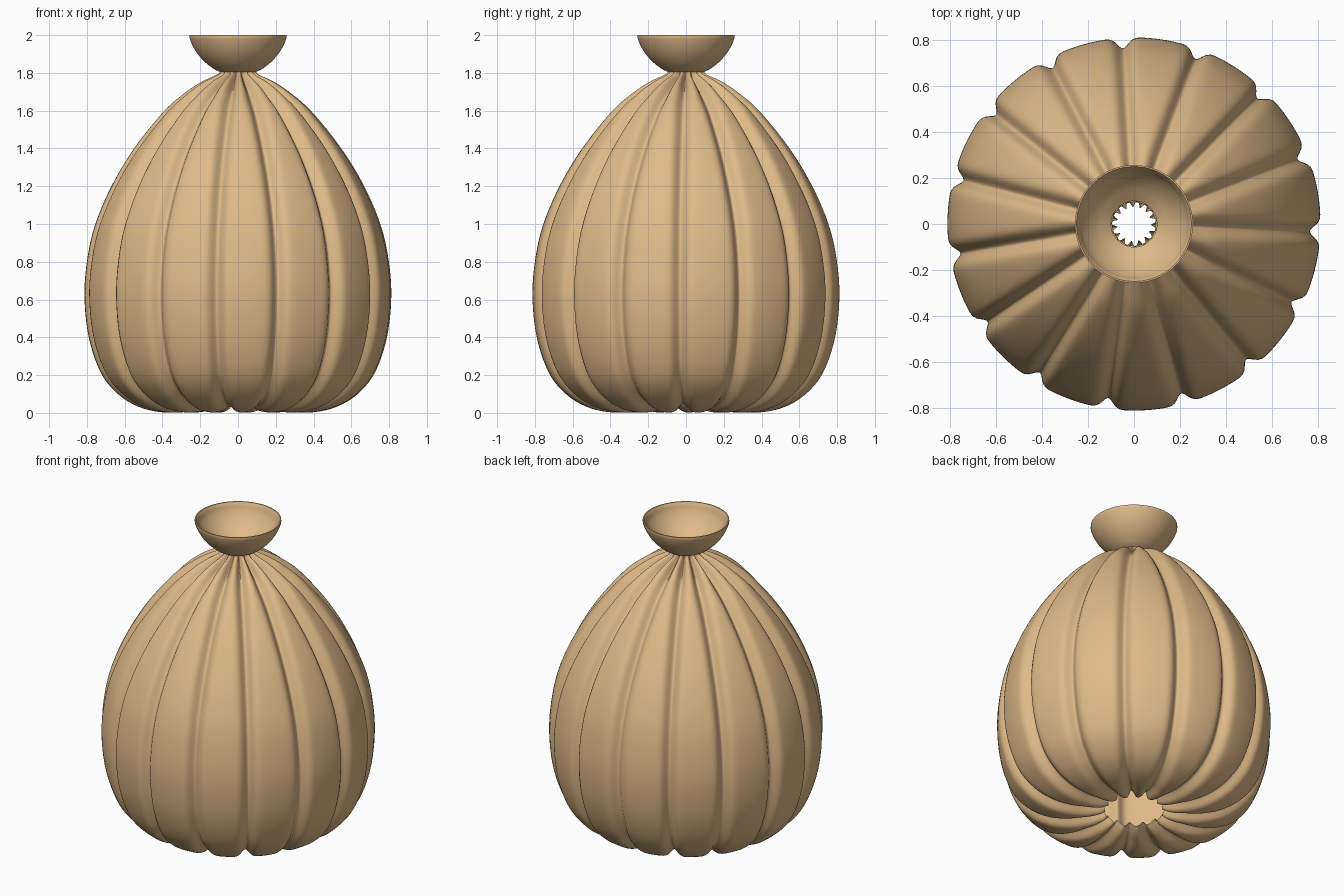
import bpy, bmesh, math
from mathutils import Vector

if "Cube" in bpy.data.objects:
    bpy.data.objects.remove(bpy.data.objects["Cube"], do_unlink=True)

LOBES = 15
PHASE = math.radians(-2.4)      # angle of the first groove

clay = bpy.data.materials.new("tan clay")
clay.use_nodes = True
TAN = (0.74, 0.49, 0.25, 1)
clay.diffuse_color = TAN
clay.node_tree.nodes["Principled BSDF"].inputs["Base Color"].default_value = TAN


def smooth_profile(points, steps):
    """Catmull-Rom curve through (radius, height) points."""
    p = [Vector(q) for q in points]
    p = [2 * p[0] - p[1]] + p + [2 * p[-1] - p[-2]]
    out = []
    for a, b, c, d in zip(p, p[1:], p[2:], p[3:]):
        for i in range(steps):
            t = i / steps
            out.append(0.5 * (2 * b + (c - a) * t + (2 * a - 5 * b + 4 * c - d) * t**2
                              + (3 * b - a - 3 * c + d) * t**3))
    return out + [p[-2]]


def revolve(name, profile, angles, groove=lambda k, r: 0.0):
    """Spin a profile, pushing it inwards along its normal by groove(k, radius)."""
    bm = bmesh.new()
    rings = []
    for i, q in enumerate(profile):
        tangent = (profile[min(i + 1, len(profile) - 1)] - profile[max(i - 1, 0)]).normalized()
        inward = Vector((-tangent.y, tangent.x))
        ring = []
        for k, a in enumerate(angles):
            r, z = q + inward * groove(k, q.x)
            ring.append(bm.verts.new((r * math.cos(a), r * math.sin(a), z)))
        rings.append(ring)
    n = len(angles)
    for low, high in zip(rings, rings[1:]):
        for k in range(n):
            bm.faces.new((low[k], low[(k + 1) % n], high[(k + 1) % n], high[k]))
    mesh = bpy.data.meshes.new(name)
    bm.to_mesh(mesh)
    bm.free()
    mesh.materials.append(clay)
    obj = bpy.data.objects.new(name, mesh)
    bpy.context.collection.objects.link(obj)
    bpy.ops.object.select_all(action='DESELECT')
    obj.select_set(True)
    bpy.context.view_layer.objects.active = obj
    bpy.ops.object.shade_smooth_by_angle(angle=math.radians(50))
    return obj


# Ribbed body, open at the bottom and at the neck
HALF = 10                       # columns in half a lobe, packed towards the groove
spread = [(k / HALF) ** 1.6 for k in range(HALF + 1)]
offsets = spread + [2 - t for t in spread[-2:0:-1]]
step = math.tau / LOBES
angles = [PHASE + step * (i + t / 2) for i in range(LOBES) for t in offsets]


def rib_groove(k, r):
    """Rounded channel of nearly constant width, narrowing only near the axis."""
    t = offsets[k % len(offsets)]
    width = min(0.16 / r, 0.5)
    return min(0.046, 0.25 * r) * math.exp(-(min(t, 2 - t) / width) ** 2)


body_points = [(0.17, 0.04), (0.21, 0.02), (0.28, 0.006), (0.4, 0.003), (0.52, 0.03),
               (0.63, 0.095), (0.725, 0.21), (0.79, 0.4), (0.813, 0.62), (0.797, 0.82),
               (0.755, 1.0), (0.67, 1.2), (0.55, 1.4), (0.39, 1.6), (0.275, 1.7),
               (0.19, 1.755), (0.125, 1.785), (0.1, 1.8), (0.1, 1.82)]
revolve("ribbed_body", smooth_profile(body_points, 6), angles, rib_groove)

# Flared mouth with a thin wall
outer = smooth_profile([(0.095, 1.805), (0.13, 1.822), (0.178, 1.86), (0.217, 1.905),
                        (0.243, 1.95), (0.257, 1.985)], 5)
rim = [Vector((0.257, 2.0)), Vector((0.25, 2.0))]
inner = smooth_profile([(0.241, 1.985), (0.228, 1.95), (0.202, 1.91), (0.165, 1.87),
                        (0.12, 1.835), (0.1, 1.82)], 5)
round_angles = [math.tau * i / 96 for i in range(96)]
revolve("flared_mouth", outer + rim + inner, round_angles)
